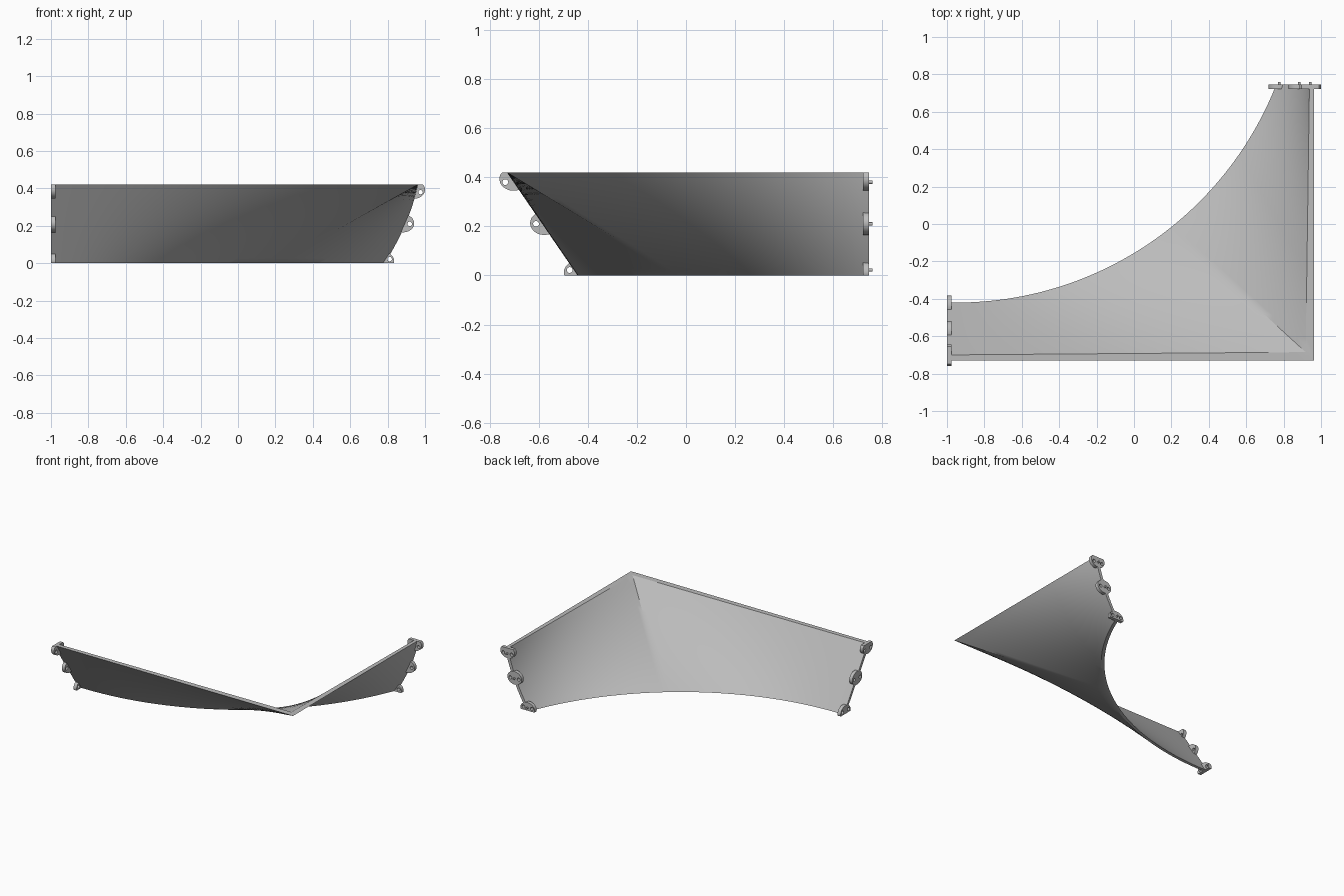
import bpy, bmesh, math
from mathutils import Matrix

if "Cube" in bpy.data.objects:
    bpy.data.objects.remove(bpy.data.objects["Cube"])

grey = bpy.data.materials.new("grey plastic")
grey.diffuse_color = (0.5, 0.5, 0.5, 1)
grey.use_nodes = True
grey.node_tree.nodes["Principled BSDF"].inputs["Base Color"].default_value = grey.diffuse_color

H, LEFT, BACK = 0.42, -1.0, 0.745     # height, left end, back end
CX, CY, R = -0.95, 1.418, 1.838       # circle followed by the lower edge
CORNER = 0.57                         # share of the length where the upper edge turns
N, M = 40, 16                         # steps per leg, steps in height


def lower_edge(u, r):
    a0 = math.asin((LEFT - CX) / r)
    a1 = math.acos((CY - BACK) / r)
    a = a0 + (a1 - a0) * u
    return CX + r * math.sin(a), CY - r * math.cos(a)


def upper_edge(u, front0, front1, right0, right1):
    if u <= CORNER:
        t = u / CORNER
        return LEFT + (right0 - LEFT) * t, front0 + (front1 - front0) * t
    t = (u - CORNER) / (1 - CORNER)
    return right0 + (right1 - right0) * t, front1 + (BACK - front1) * t


def skin(bm, r, edge):
    """Ruled sheet from the curved lower edge to the angled upper edge."""
    us = [CORNER * i / N for i in range(N)]
    us += [CORNER + (1 - CORNER) * i / N for i in range(N + 1)]
    rows = []
    for u in us:
        x0, y0 = lower_edge(u, r)
        x1, y1 = upper_edge(u, *edge)
        bulge = 0.09 * max(0, (u - CORNER) / (1 - CORNER))
        rows.append([bm.verts.new((x0 + (x1 - x0) * v + bulge * v * (1 - v),
                                   y0 + (y1 - y0) * v, H * v))
                     for v in (j / M for j in range(M + 1))])
    return rows


# curved shell: outer and inner skin joined around the rim
bm = bmesh.new()
outer = skin(bm, R + 0.022, (-0.73, -0.73, 0.962, 0.962))
inner = skin(bm, R, (-0.70, -0.685, 0.918, 0.938))
for i in range(2 * N):
    for j in range(M):
        for s in (outer, inner):
            bm.faces.new((s[i][j], s[i + 1][j], s[i + 1][j + 1], s[i][j + 1]))
    for j in (0, M):
        bm.faces.new((outer[i][j], outer[i + 1][j], inner[i + 1][j], inner[i][j]))
for i in (0, 2 * N):
    for j in range(M):
        bm.faces.new((outer[i][j], outer[i][j + 1], inner[i][j + 1], inner[i][j]))
bmesh.ops.recalc_face_normals(bm, faces=bm.faces)
mesh = bpy.data.meshes.new("shell")
bm.to_mesh(mesh)
bm.free()
shell = bpy.data.objects.new("shell", mesh)
bpy.context.collection.objects.link(shell)
mesh.materials.append(grey)


def finish(ob):
    bpy.ops.object.select_all(action='DESELECT')
    ob.select_set(True)
    bpy.context.view_layer.objects.active = ob
    if ob.type == 'CURVE':
        bpy.ops.object.convert(target='MESH')
    bpy.ops.object.shade_smooth_by_angle(angle=math.radians(30))


def lug(name, c, z, hole_z, matrix):
    """Rounded plate with two holes, cut flat at the shell's top and bottom."""
    cu = bpy.data.curves.new(name, 'CURVE')
    cu.dimensions, cu.fill_mode, cu.extrude = '2D', 'BOTH', 0.0125

    def loop(cx, cz, rx, rz, n):
        pts = []
        for k in range(n):
            a = 2 * math.pi * k / n
            p = (cx + rx * math.cos(a), min(H, max(0, cz + rz * math.sin(a))))
            # keep only the ends of the flat cut
            if len(pts) > 1 and p[1] in (0, H) and pts[-1][1] == p[1] == pts[-2][1]:
                pts[-1] = p
            else:
                pts.append(p)
        sp = cu.splines.new('POLY')
        sp.points.add(len(pts) - 1)
        for q, p in zip(sp.points, pts):
            q.co = (p[0], p[1], 0, 1)
        sp.use_cyclic_u = True

    loop(c, z, 0.058, 0.048, 40)
    for side in (-0.034, 0.034):
        loop(c + side, hole_z, 0.012, 0.012, 14)
    cu.materials.append(grey)
    ob = bpy.data.objects.new(name, cu)
    bpy.context.collection.objects.link(ob)
    ob.matrix_world = matrix
    finish(ob)


finish(shell)

# plates on both ends: local x runs along the end, local y goes up
left_end = Matrix(((0, 0, 1, LEFT + 0.0125), (1, 0, 0, 0), (0, 1, 0, 0), (0, 0, 0, 1)))
back_end = Matrix(((1, 0, 0, 0), (0, 0, -1, BACK - 0.0115), (0, 1, 0, 0), (0, 0, 0, 1)))
levels = (("low", 0.012, 0.022, -0.44, 0.777),
          ("middle", 0.213, 0.21, -0.577, 0.884),
          ("top", 0.393, 0.38, -0.702, 0.942))
for label, z, hole_z, y, x in levels:
    lug("left_lug_" + label, y, z, hole_z, left_end)
    lug("back_lug_" + label, x, z, hole_z, back_end)
    # locating pin
    bpy.ops.mesh.primitive_cylinder_add(vertices=12, radius=0.007, depth=0.03,
                                        location=(x, 0.745, hole_z),
                                        rotation=(math.pi / 2, 0, 0))
    pin = bpy.context.object
    pin.name = "pin_" + label
    pin.data.materials.append(grey)
    finish(pin)
